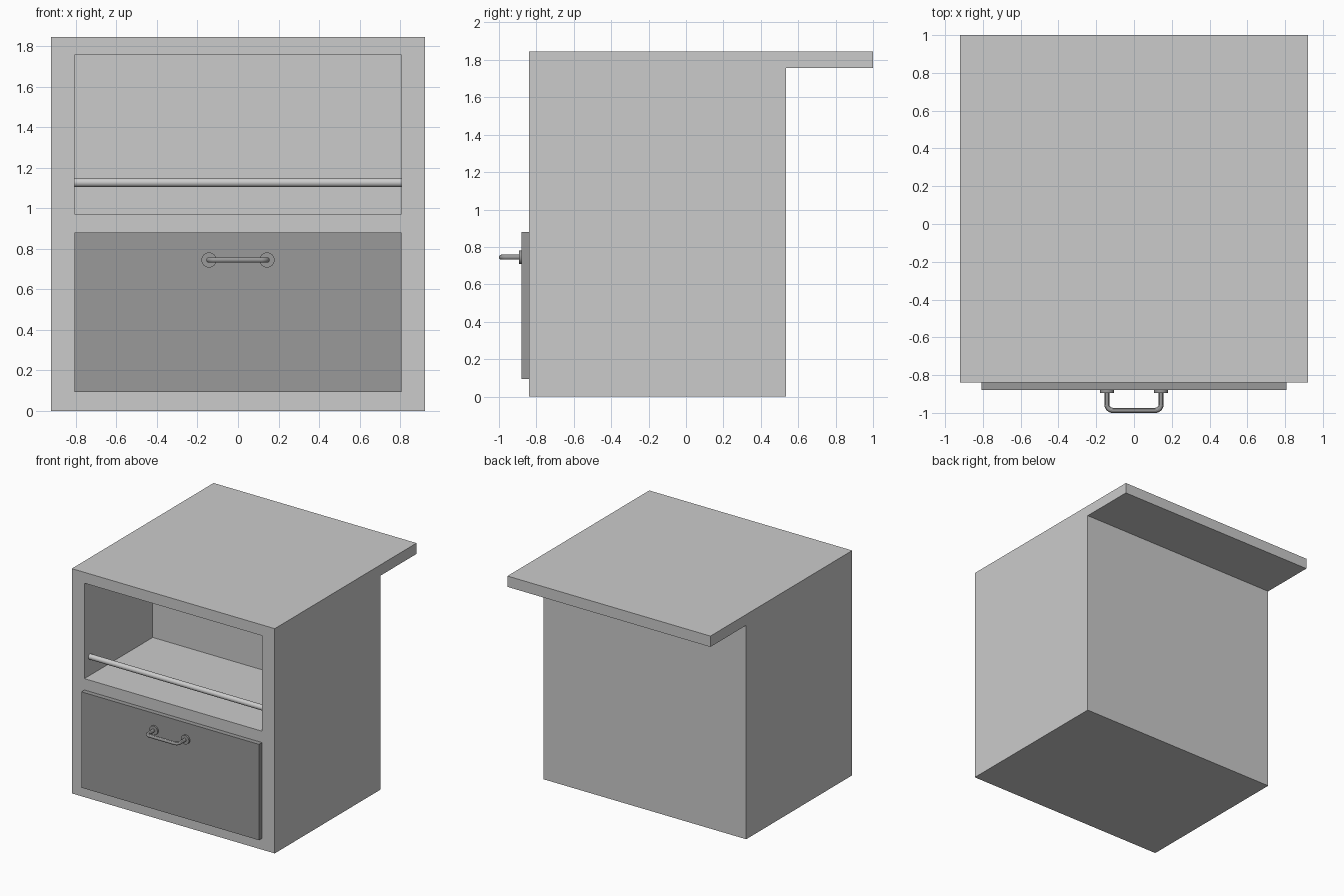
import bpy, bmesh
from math import pi, sin, cos

if "Cube" in bpy.data.objects:
    bpy.data.objects.remove(bpy.data.objects["Cube"])

dark = bpy.data.materials.new("dark_grey")
dark.diffuse_color = (0.32, 0.32, 0.32, 1)
dark.use_nodes = True
dark.node_tree.nodes["Principled BSDF"].inputs["Base Color"].default_value = dark.diffuse_color


def add_object(name, bm):
    bmesh.ops.recalc_face_normals(bm, faces=bm.faces)
    mesh = bpy.data.meshes.new(name)
    bm.to_mesh(mesh)
    bm.free()
    ob = bpy.data.objects.new(name, mesh)
    bpy.context.collection.objects.link(ob)
    return ob


def box(name, lo, hi):
    bm = bmesh.new()
    bmesh.ops.create_cube(bm, size=1)
    for v in bm.verts:
        v.co = [(a + b) / 2 + c * (b - a) for a, b, c in zip(lo, hi, v.co)]
    return add_object(name, bm)


def smooth(ob):
    bpy.ops.object.select_all(action='DESELECT')
    ob.select_set(True)
    bpy.context.view_layer.objects.active = ob
    bpy.ops.object.shade_smooth_by_angle()


def cylinder(name, loc, rot, radius, depth):
    bpy.ops.mesh.primitive_cylinder_add(vertices=32, radius=radius, depth=depth,
                                        location=loc, rotation=rot)
    ob = bpy.context.object
    ob.name = name
    smooth(ob)
    return ob


# Cabinet body: side profile with overhanging top, extruded across the width
profile = [(-0.84, 0), (0.535, 0), (0.535, 1.757), (1.0, 1.757), (1.0, 1.846), (-0.84, 1.846)]
bm = bmesh.new()
face = bm.faces.new([bm.verts.new((-0.922, y, z)) for y, z in profile])
side = bmesh.ops.extrude_face_region(bm, geom=[face])
verts = [g for g in side["geom"] if isinstance(g, bmesh.types.BMVert)]
bmesh.ops.translate(bm, verts=verts, vec=(1.844, 0, 0))
if face not in bm.faces:
    pass
elif len(bm.faces) == 7:
    bm.faces.new(list(face.verts)[::-1])
body = add_object("cabinet_body", bm)

# Open compartment cut into the upper front
cutter = box("compartment_cutter", (-0.807, -1.0, 0.973), (0.807, 0.046, 1.757))
cutter.hide_render = True
cutter.hide_set(True)
cut = body.modifiers.new("compartment", 'BOOLEAN')
cut.operation = 'DIFFERENCE'
cut.solver = 'EXACT'
cut.object = cutter

# Rail across the compartment
cylinder("front_rail", (0, -0.768, 1.127), (0, pi / 2, 0), 0.022, 1.614)

# Drawer front
drawer = box("drawer_front", (-0.807, -0.88, 0.093), (0.807, -0.839, 0.88))
drawer.data.materials.append(dark)

# Handle bases
HX, HZ = 0.143, 0.745
for s, label in ((-1, "left"), (1, "right")):
    base = cylinder("handle_base_" + label, (s * HX, -0.8865, HZ), (pi / 2, 0, 0), 0.037, 0.015)
    base.data.materials.append(dark)

# Handle bar: round tube swept along a U with rounded corners
R, r, yf = 0.03, 0.0135, -0.9865
right = [(HX, -0.885)]
for i in range(9):
    a = i / 8 * pi / 2
    right.append((HX - R + R * cos(a), yf + R - R * sin(a)))
path = [(-x, y) for x, y in right] + right[::-1]
curve = bpy.data.curves.new("handle_bar", 'CURVE')
curve.dimensions = '3D'
curve.bevel_depth = r
curve.bevel_resolution = 4
curve.use_fill_caps = True
spline = curve.splines.new('POLY')
spline.points.add(len(path) - 1)
for p, (x, y) in zip(spline.points, path):
    p.co = (x, y, HZ, 1)
bar = bpy.data.objects.new("handle_bar", curve)
bpy.context.collection.objects.link(bar)
bpy.ops.object.select_all(action='DESELECT')
bar.select_set(True)
bpy.context.view_layer.objects.active = bar
bpy.ops.object.convert(target='MESH')
bar = bpy.context.object
bar.data.materials.append(dark)
smooth(bar)
